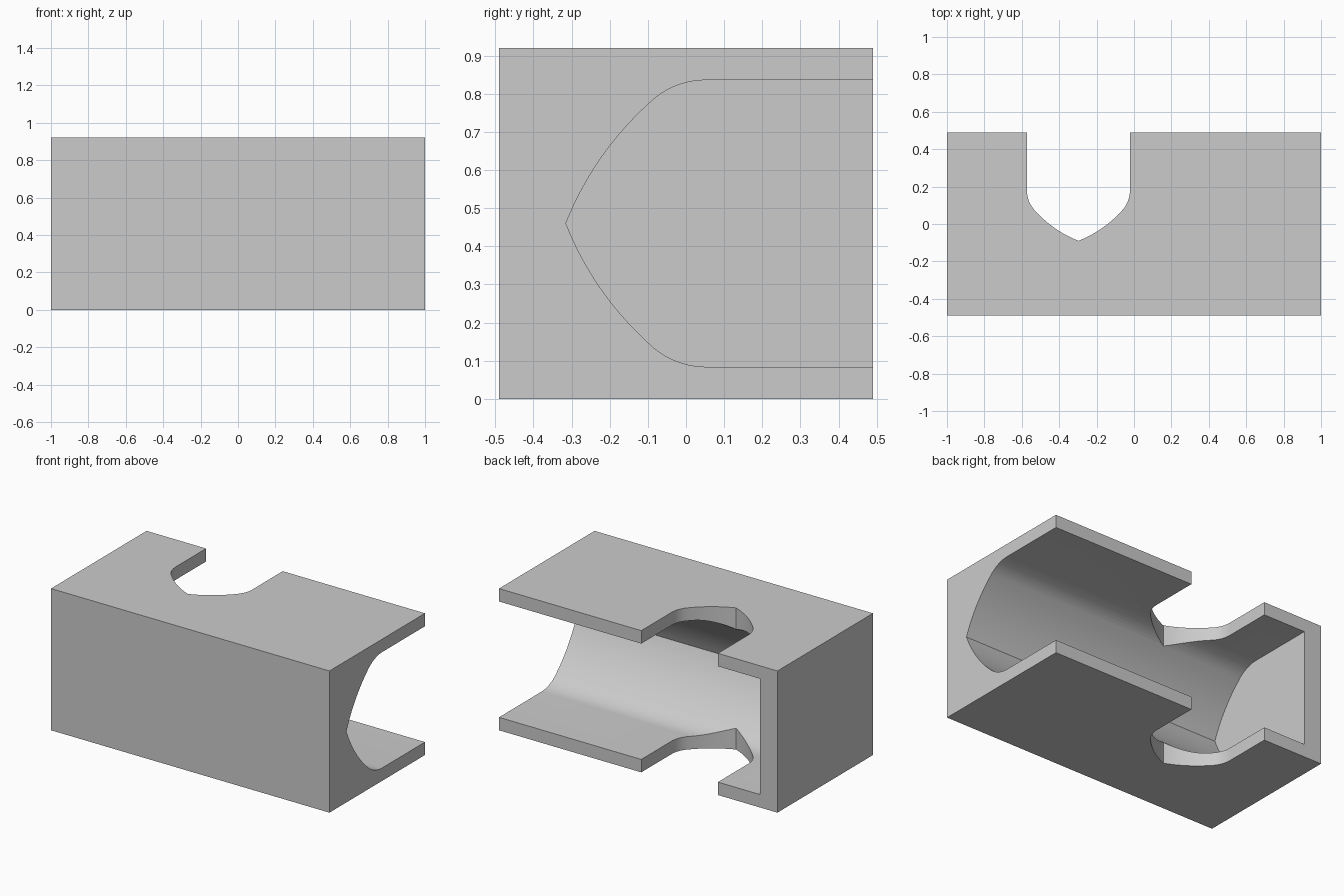
import bpy, bmesh, math
from mathutils import Vector

if "Cube" in bpy.data.objects:
    bpy.data.objects.remove(bpy.data.objects["Cube"])


def arc(a, b, sag, n):
    """Points from a to b (b excluded) on a circular arc bulging left of a->b."""
    a, b = Vector(a), Vector(b)
    c = (b - a).length
    r = c * c / (8 * sag) + sag / 2
    d = (b - a) / c
    left = Vector((-d.y, d.x))
    centre = (a + b) / 2 - left * (r - sag)
    half = math.asin(c / 2 / r)
    out = []
    for i in range(n):
        t = -half + 2 * half * i / n
        out.append(centre + d * r * math.sin(t) + left * r * math.cos(t))
    return out


def pointed_outline(scale, length):
    """Pointed arch lying on its side: (depth from tip, half width)."""
    side = arc((0, 0), (0.215, 0.312), 0.0216, 14)
    side += arc((0.215, 0.312), (0.365, 0.376), 0.0161, 8)
    side = [p * scale for p in side + [Vector((0.365, 0.376))]]
    side.append(Vector((length, 0.376 * scale)))
    return side + [Vector((p.x, -p.y)) for p in reversed(side[1:])]


def prism(name, points, direction):
    bm = bmesh.new()
    face = bm.faces.new([bm.verts.new(p) for p in points])
    ext = bmesh.ops.extrude_face_region(bm, geom=[face])
    verts = [g for g in ext["geom"] if isinstance(g, bmesh.types.BMVert)]
    bmesh.ops.translate(bm, verts=verts, vec=direction)
    bmesh.ops.recalc_face_normals(bm, faces=bm.faces)
    mesh = bpy.data.meshes.new(name)
    bm.to_mesh(mesh)
    bm.free()
    obj = bpy.data.objects.new(name, mesh)
    bpy.context.collection.objects.link(obj)
    return obj


# Solid block
block = prism("channel_block",
              [(-1, -0.49, 0), (1, -0.49, 0), (1, 0.49, 0), (-1, 0.49, 0)],
              (0, 0, 0.92))

# Long pointed channel, closed at the left end, open at the back and right
channel = prism("channel_cutter",
                [(-0.875, -0.315 + p.x, 0.46 + p.y) for p in pointed_outline(1, 1.0)],
                (2.2, 0, 0))

# Smaller pointed notch through the top and bottom plates
notch = prism("notch_cutter",
              [(-0.297 + p.y, -0.09 + p.x, -0.2) for p in pointed_outline(0.732, 0.8)],
              (0, 0, 1.4))

bpy.context.view_layer.objects.active = block
block.select_set(True)
for cutter in (channel, notch):
    mod = block.modifiers.new(cutter.name, "BOOLEAN")
    mod.operation = "DIFFERENCE"
    mod.solver = "EXACT"
    mod.object = cutter
    bpy.ops.object.modifier_apply(modifier=mod.name)
    bpy.data.objects.remove(cutter)

bpy.ops.object.shade_smooth_by_angle(angle=math.radians(25))
